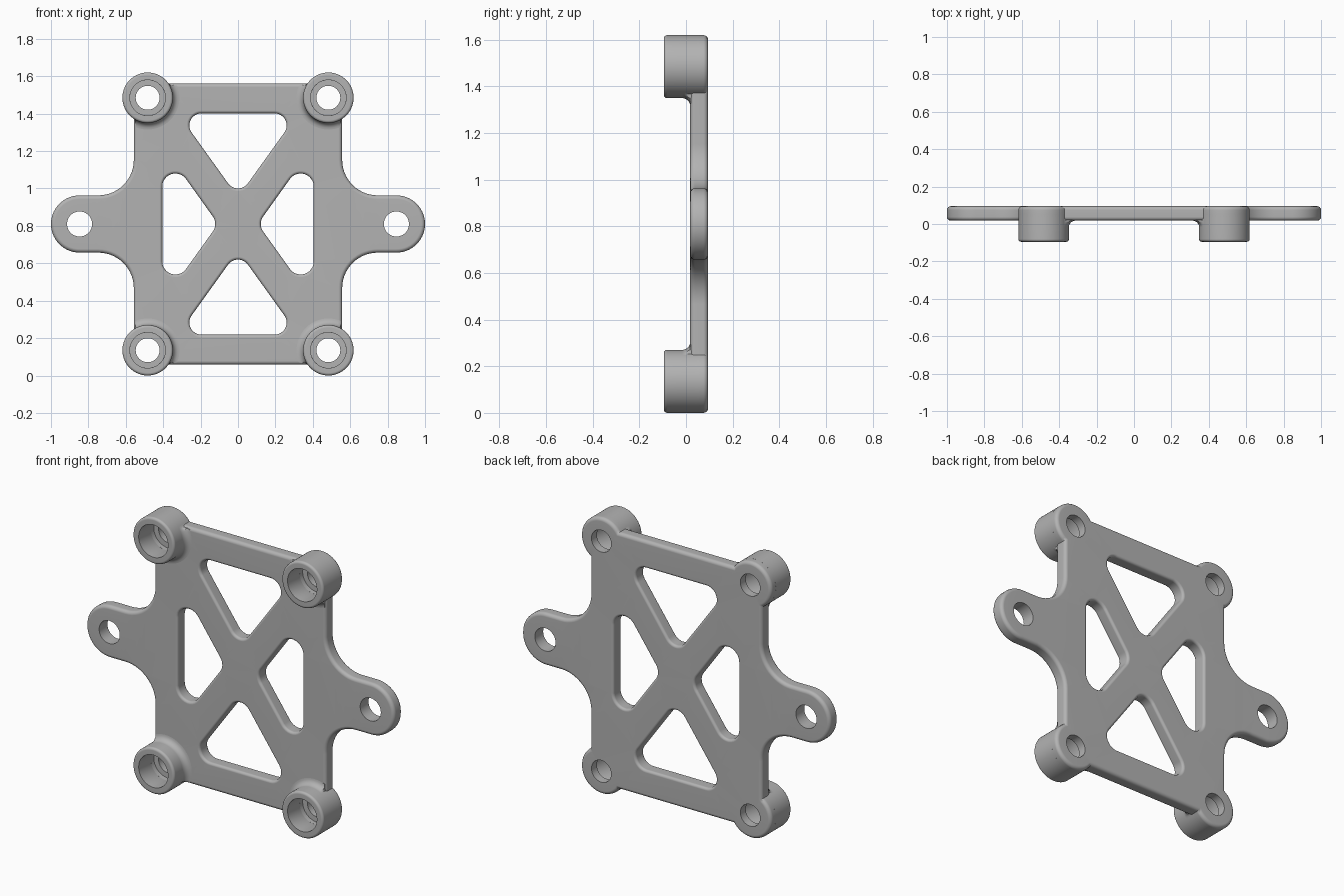
import bpy, bmesh
from math import pi, sin, cos, acos, asin, atan2

cube = bpy.data.objects.get("Cube")
if cube:
    bpy.data.objects.remove(cube)

MID_Z = 0.81                      # height of the plate centre
FRONT, BACK = 0.018, 0.095        # plate faces along y
HALF_W, HALF_H = 0.557, 0.752     # plate body half size
BOSS_X, BOSS_Z, BOSS_R = 0.483, 0.675, 0.135
BORE_R, BOLT_R, BORE_FLOOR = 0.095, 0.064, 0.045
EAR_X, EAR_R, EAR_HOLE = 0.847, 0.153, 0.067
NECK_R = 0.19
SIGNS = [(sx, sz) for sx in (1, -1) for sz in (1, -1)]

grey = bpy.data.materials.new("plain grey")
grey.use_nodes = True
color = (0.45, 0.45, 0.45, 1)
grey.diffuse_color = color
grey.node_tree.nodes["Principled BSDF"].inputs["Base Color"].default_value = color


def arc(cx, cz, r, a0, a1, n):
    return [(cx + r * cos(a0 + (a1 - a0) * i / n), cz + r * sin(a0 + (a1 - a0) * i / n))
            for i in range(n + 1)]


def circle(cx, cz, r, n=48):
    return arc(cx, cz, r, 0, 2 * pi, n)[:-1]


def outline(d):
    """Plate contour shrunk by d: one quarter, mirrored round."""
    q = arc(EAR_X, 0, EAR_R - d, 0, pi / 2, 14)
    q += arc(HALF_W + NECK_R, EAR_R + NECK_R, NECK_R + d, 1.5 * pi, pi, 14)
    r = BOSS_R - d
    q += arc(BOSS_X, BOSS_Z, r, -acos((HALF_W - d - BOSS_X) / r),
             pi - asin((HALF_H - d - BOSS_Z) / r), 30)
    left = [(-x, z) for x, z in q][::-1]
    return q + left + [(-x, -z) for x, z in q][1:] + [(x, -z) for x, z in q][::-1][:-1]


def rounded_polygon(centres, r):
    """Contour round equal circles at counter-clockwise centres."""
    pts = []
    for i, (x, z) in enumerate(centres):
        px, pz = centres[i - 1]
        nx, nz = centres[(i + 1) % len(centres)]
        a0 = atan2(z - pz, x - px) - pi / 2
        a1 = atan2(nz - z, nx - x) - pi / 2
        pts += arc(x, z, r, a0, a0 + (a1 - a0) % (2 * pi), 12)
    return pts


def rounded_edges(r, n=4):
    """(inset, y) steps of a wall rounded at both faces."""
    steps = [i * pi / 2 / n for i in range(n + 1)]
    front = [(r - r * sin(a), FRONT + r - r * cos(a)) for a in steps]
    return front + [(d, FRONT + BACK - y) for d, y in front[::-1]]


def loft(bm, rings, closed=False):
    """Skin (points, y) rings; returns the first and last vertex rings."""
    rows = [[bm.verts.new((x, y, z + MID_Z)) for x, z in pts] for pts, y in rings]
    pairs = list(zip(rows, rows[1:])) + ([(rows[-1], rows[0])] if closed else [])
    for a, b in pairs:
        for i in range(len(a)):
            bm.faces.new((a[i - 1], a[i], b[i], b[i - 1]))
    return rows[0], rows[-1]


def finish(bm, name):
    bmesh.ops.recalc_face_normals(bm, faces=bm.faces[:])
    mesh = bpy.data.meshes.new(name)
    bm.to_mesh(mesh)
    bm.free()
    mesh.materials.append(grey)
    ob = bpy.data.objects.new(name, mesh)
    bpy.context.collection.objects.link(ob)
    bpy.ops.object.select_all(action='DESELECT')
    ob.select_set(True)
    bpy.context.view_layer.objects.active = ob
    bpy.ops.object.shade_smooth_by_angle(angle=0.6)
    ob.modifiers.new("flat faces", 'WEIGHTED_NORMAL').keep_sharp = True


# Plate: outer wall, windows, ear holes and stepped bolt holes
bm = bmesh.new()
ends = [loft(bm, [(outline(d), y) for d, y in rounded_edges(0.02)])]

tall = [(0, 0.255), (0.195, 0.527), (-0.195, 0.527)]
side = [(0.192, 0), (0.335, -0.2), (0.335, 0.2)]
windows = [(tall, 0.08), ([(-x, -z) for x, z in tall], 0.08),
           (side, 0.085), ([(-x, -z) for x, z in side], 0.085)]
for centres, r in windows:
    ends.append(loft(bm, [(rounded_polygon(centres, r - 0.015 + d), y)
                          for d, y in rounded_edges(0.015)]))
for s in (1, -1):
    ends.append(loft(bm, [(circle(s * EAR_X, 0, EAR_HOLE), y) for y in (FRONT, BACK)]))
for sx, sz in SIGNS:
    steps = [(BORE_R, FRONT), (BORE_R, BORE_FLOOR), (BOLT_R, BORE_FLOOR), (BOLT_R, BACK)]
    ends.append(loft(bm, [(circle(sx * BOSS_X, sz * BOSS_Z, r), y) for r, y in steps]))

# Front and back faces, filled round all the openings
for k in (0, 1):
    edges = [bm.edges.get((ring[k][i - 1], ring[k][i]))
             for ring in ends for i in range(len(ring[k]))]
    bmesh.ops.triangle_fill(bm, use_beauty=True, edges=edges)
finish(bm, "mounting_plate")


def boss_ring(sx, sz, r, n=96):
    """Circle whose flare stops at the plate edges."""
    pts = []
    for i in range(n):
        c, s = cos(2 * pi * i / n), sin(2 * pi * i / n)
        reach = r
        if c > 0.01:
            reach = min(reach, (HALF_W - 0.008 - BOSS_X) / c)
        if s > 0.01:
            reach = min(reach, (HALF_H - 0.008 - BOSS_Z) / s)
        reach = max(reach, min(r, BOSS_R))
        pts.append((sx * (BOSS_X + reach * c), sz * (BOSS_Z + reach * s)))
    return pts


# Corner bosses: flared foot, rounded rim and open bore
FOOT, RIM = 0.035, 0.014
profile = [(BOSS_R + FOOT, 0.05)]
for i in range(7):
    a = pi / 2 * (1 - i / 6)
    profile.append((BOSS_R + FOOT * (1 - cos(a)), FRONT - FOOT * (1 - sin(a))))
for i in range(5):
    a = pi / 2 * i / 4
    profile.append((BOSS_R - RIM * (1 - cos(a)), -BACK + RIM * (1 - sin(a))))
profile += [(BORE_R, -BACK), (BORE_R, FRONT), (BORE_R + 0.02, 0.05)]
for sx, sz in SIGNS:
    bm = bmesh.new()
    loft(bm, [(boss_ring(sx, sz, r), y) for r, y in profile], closed=True)
    finish(bm, ("upper" if sz > 0 else "lower") + ("_left" if sx > 0 else "_right") + "_boss")
